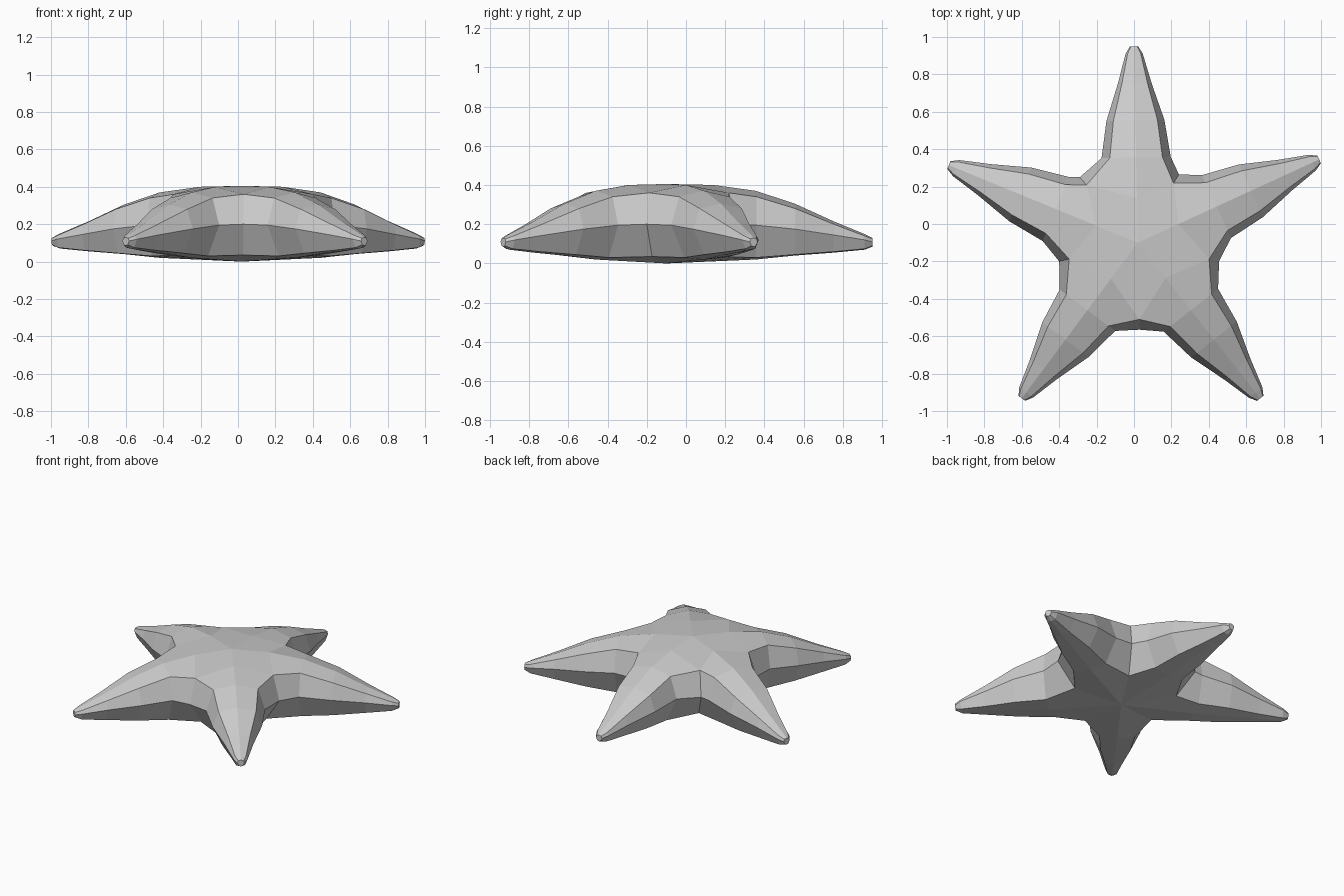
import bpy
import bmesh
from mathutils import Vector

default = bpy.data.objects.get("Cube")
if default:
    bpy.data.objects.remove(default)

HUB = Vector((0.02, -0.1))
# Arm tips and the valleys that follow them, clockwise from the back arm
TIPS = [(0, 0.95), (0.99, 0.345), (0.675, -0.932), (-0.6, -0.932), (-0.99, 0.315)]
VALLEYS = [(0.24, 0.265), (0.455, -0.2), (0.03, -0.565), (-0.4, -0.2), (-0.29, 0.25)]
REACH = 1.06
# Arm stations: distance, half width, then heights of ridge, shoulder, side, sole edge, sole
STATIONS = [
    (0.46, 0.185, 0.37, 0.34, 0.195, 0.03, 0.02),
    (0.66, 0.155, 0.305, 0.28, 0.175, 0.045, 0.04),
    (0.86, 0.09, 0.215, 0.2, 0.145, 0.06, 0.055),
    (1.02, 0.046, 0.15, 0.14, 0.12, 0.075, 0.07),
    (1.06, 0.022, 0.13, 0.125, 0.11, 0.09, 0.085),
]
SHOULDER, SOLE = 0.76, 0.6    # share of the half width

bm = bmesh.new()


def vert(flat, z):
    return bm.verts.new((flat.x, flat.y, z))


def arm_ring(axis, side, scale, station):
    """Eight-sided section, running from the ridge over one side and back."""
    dist, width, ridge, shoulder, edge, low, sole = station
    mid = HUB + axis * dist * scale
    profile = [(0, ridge), (SHOULDER, shoulder), (1, edge), (SOLE, low),
               (0, sole), (-SOLE, low), (-1, edge), (-SHOULDER, shoulder)]
    return [vert(mid + side * width * share, z) for share, z in profile]


# Arms
roots, crowns = [], []
for tip in TIPS:
    reach = Vector(tip) - HUB
    axis = reach.normalized()
    side = Vector((axis.y, -axis.x))
    scale = reach.length / REACH
    rings = [arm_ring(axis, side, scale, s) for s in STATIONS]
    for inner, outer in zip(rings, rings[1:]):
        for k in range(8):
            n = (k + 1) % 8
            bm.faces.new((inner[k], inner[n], outer[n], outer[k]))
    bm.faces.new(rings[-1])
    roots.append(rings[0])
    crowns.append(vert(HUB + axis * 0.24, 0.4))

# Central body joining neighbouring arms through each valley
top, base = vert(HUB, 0.405), vert(HUB, 0)
for i, valley in enumerate(VALLEYS):
    j = (i + 1) % len(VALLEYS)
    a, b = roots[i], roots[j]
    flat = Vector(valley)
    inward = (HUB - flat).normalized()
    upper = vert(flat + inward * 0.055, 0.36)
    outer = vert(flat, 0.2)
    lower = vert(flat + inward * 0.12, 0.035)
    bm.faces.new((top, crowns[i], upper, crowns[j]))
    bm.faces.new((crowns[i], a[0], a[1], upper))
    bm.faces.new((crowns[j], upper, b[7], b[0]))
    for root, ids in ((a, (1, 2, 3, 4)), (b, (7, 6, 5, 4))):
        s, e, l, c = (root[n] for n in ids)
        bm.faces.new((s, e, outer, upper))
        bm.faces.new((e, l, lower, outer))
        bm.faces.new((l, c, base, lower))

bmesh.ops.recalc_face_normals(bm, faces=bm.faces[:])
mesh = bpy.data.meshes.new("starfish_body")
bm.to_mesh(mesh)
bm.free()

# Single pale grey skin
skin = bpy.data.materials.new("pale_grey")
skin.use_nodes = True
colour = (0.6, 0.6, 0.6, 1)
skin.diffuse_color = colour
skin.node_tree.nodes["Principled BSDF"].inputs["Base Color"].default_value = colour
mesh.materials.append(skin)

body = bpy.data.objects.new("starfish_body", mesh)
bpy.context.collection.objects.link(body)
